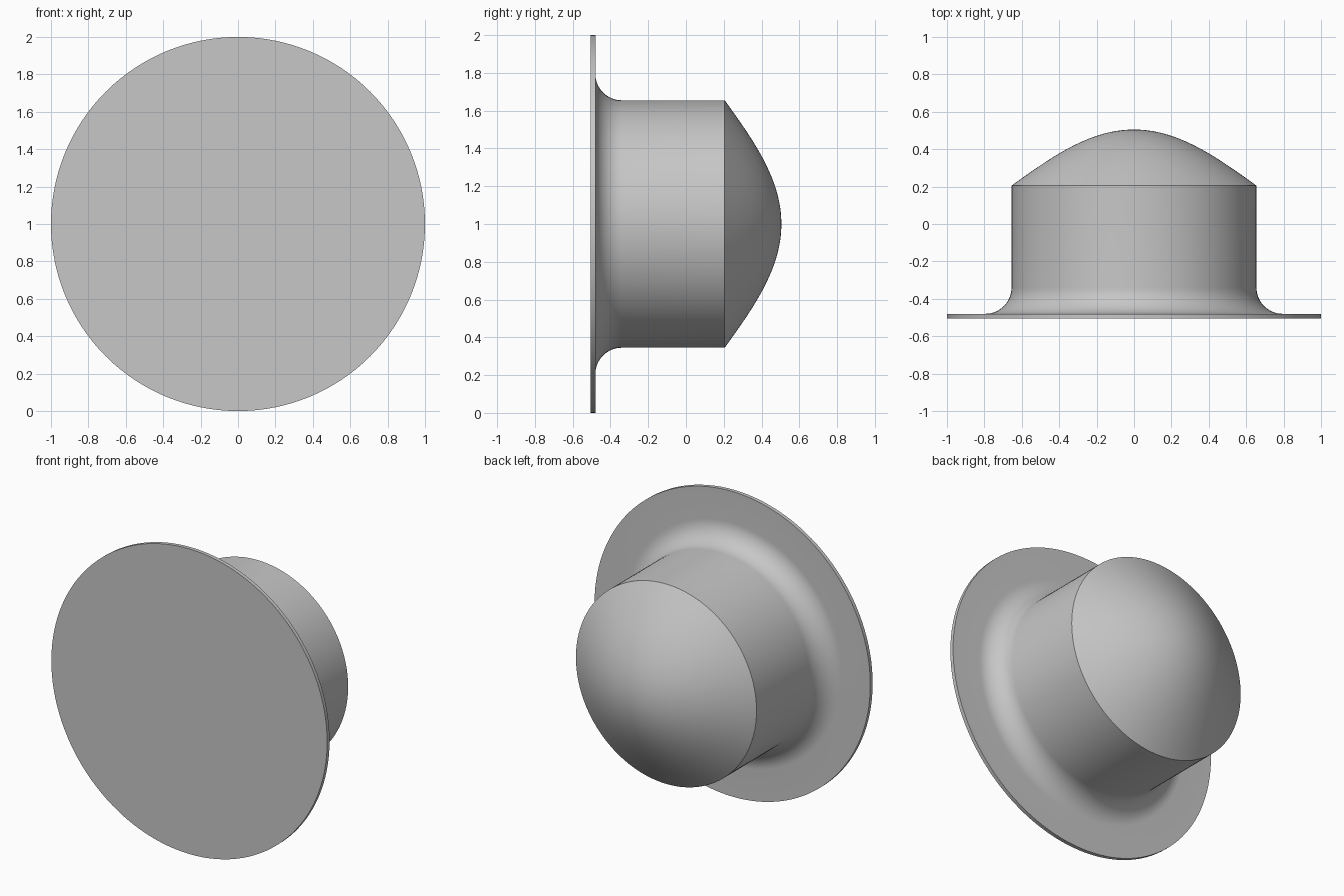
import bpy, bmesh, math
from mathutils import Vector

cube = bpy.data.objects.get("Cube")
if cube:
    bpy.data.objects.remove(cube)

grey = bpy.data.materials.new("plain_grey")
grey.use_nodes = True
colour = (0.57, 0.57, 0.57, 1)
grey.diffuse_color = colour
grey.node_tree.nodes["Principled BSDF"].inputs["Base Color"].default_value = colour

BACK, RIM, SHOULDER, TIP = -0.505, -0.48, 0.205, 0.505
BODY_R, FILLET = 0.655, 0.14
CENTRE = Vector((0, 0, 1))

# Half profile as (radius, y): flange disc, fillet, straight wall, dome
profile = [(0, BACK), (1, BACK), (1, RIM)]
for i in range(17):
    a = math.pi / 2 * i / 16
    profile.append((BODY_R + FILLET * (1 - math.sin(a)),
                    RIM + FILLET * (1 - math.cos(a))))
for i in range(33):
    t = 1 - i / 32
    profile.append((BODY_R * t,
                    SHOULDER + (TIP - SHOULDER) * math.cos(math.pi / 2 * t)))

# Revolve the profile about the y axis
bm = bmesh.new()
verts = [bm.verts.new(CENTRE + Vector((r, y, 0))) for r, y in profile]
edges = [bm.edges.new(pair) for pair in zip(verts, verts[1:])]
bmesh.ops.spin(bm, geom=verts + edges, cent=CENTRE, axis=(0, 1, 0),
               angle=2 * math.pi, steps=128, use_merge=True)
bmesh.ops.remove_doubles(bm, verts=bm.verts, dist=0.0001)
bmesh.ops.recalc_face_normals(bm, faces=bm.faces)

mesh = bpy.data.meshes.new("flanged_domed_cap")
bm.to_mesh(mesh)
bm.free()
mesh.materials.append(grey)
cap = bpy.data.objects.new("flanged_domed_cap", mesh)
bpy.context.collection.objects.link(cap)

# Smooth surfaces, crisp rim and shoulder
bpy.ops.object.select_all(action="DESELECT")
cap.select_set(True)
bpy.context.view_layer.objects.active = cap
bpy.ops.object.shade_smooth_by_angle(angle=math.radians(30))
